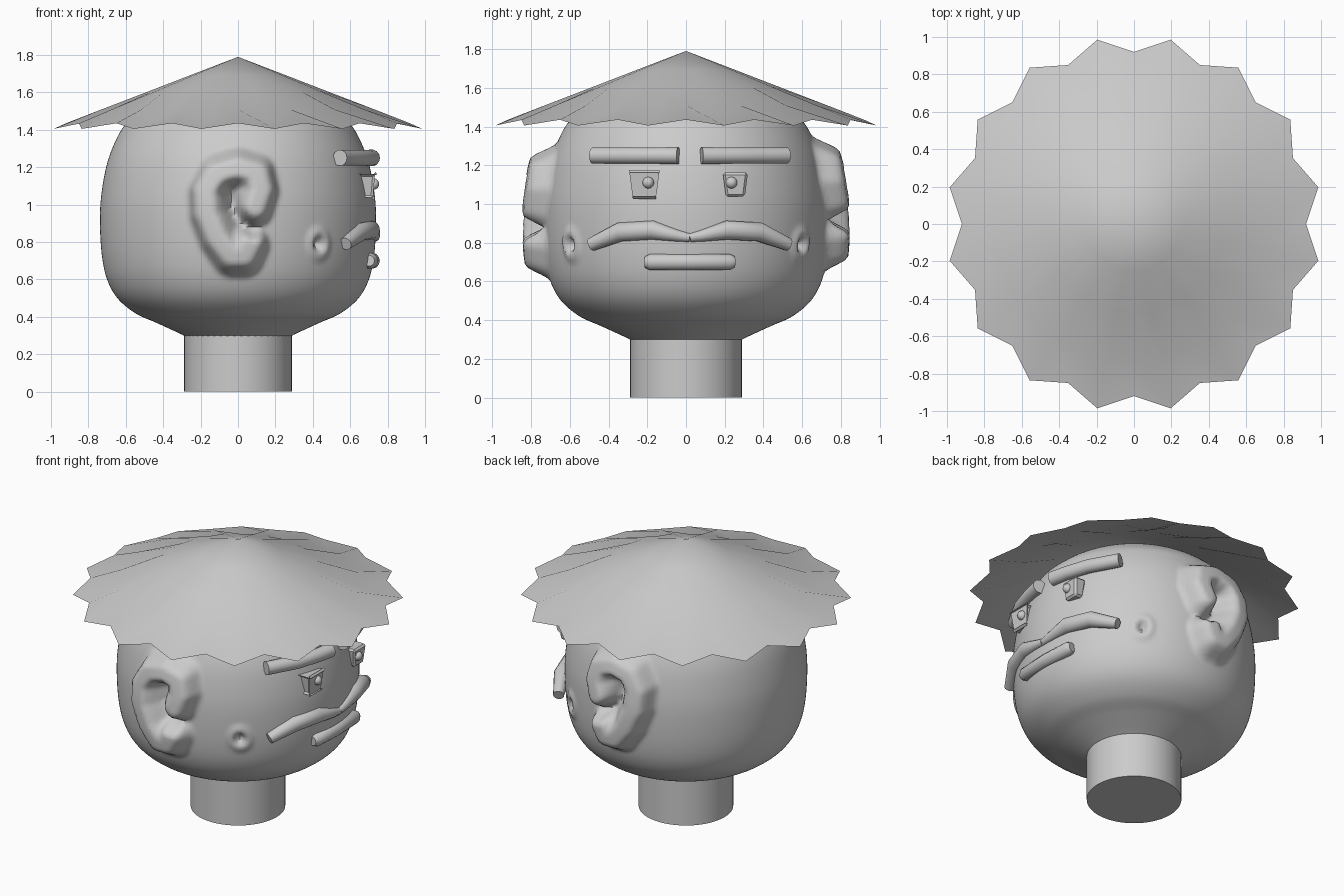
import bpy, bmesh, math
from mathutils import Vector

if "Cube" in bpy.data.objects:
    bpy.data.objects.remove(bpy.data.objects["Cube"])

grey = bpy.data.materials.new("plain_grey")
grey.diffuse_color = (0.6, 0.6, 0.6, 1)
grey.use_nodes = True
grey.node_tree.nodes["Principled BSDF"].inputs["Base Color"].default_value = grey.diffuse_color


def finish(name, bm, angle=40):
    bmesh.ops.recalc_face_normals(bm, faces=bm.faces)
    me = bpy.data.meshes.new(name)
    bm.to_mesh(me)
    bm.free()
    me.materials.append(grey)
    me.shade_smooth()
    me.set_sharp_from_angle(angle=math.radians(angle))
    ob = bpy.data.objects.new(name, me)
    bpy.context.collection.objects.link(ob)
    return ob


def bridge(bm, a, b):
    n = len(a)
    for i in range(n):
        bm.faces.new((a[i], a[(i + 1) % n], b[(i + 1) % n], b[i]))


def tube(name, path, radii, sides=14):
    # round bar through points, with flat or tapered ends
    bm = bmesh.new()
    pts = [Vector(p) for p in path]
    rings = []
    for i, p in enumerate(pts):
        t = (pts[min(i + 1, len(pts) - 1)] - pts[max(i - 1, 0)]).normalized()
        u = t.cross(Vector((0, 0, 1))).normalized()
        v = u.cross(t)
        rings.append([bm.verts.new(p + radii[i] * (u * math.cos(k * math.tau / sides) + v * math.sin(k * math.tau / sides)))
                      for k in range(sides)])
    for a, b in zip(rings, rings[1:]):
        bridge(bm, a, b)
    bm.faces.new(rings[0])
    bm.faces.new(rings[-1])
    return finish(name, bm)


# head: dense lathe whose surface is raised into ears and sunk into cheek dimples
PROFILE = [(0.27, 0.29), (0.32, 0.315), (0.44, 0.37), (0.55, 0.42), (0.645, 0.50), (0.70, 0.60),
           (0.728, 0.73), (0.738, 0.90), (0.731, 1.05), (0.70, 1.22), (0.65, 1.35), (0.59, 1.44),
           (0.45, 1.54), (0.25, 1.61), (0.03, 1.63)]
EAR = [(0.08, 0.98), (0.11, 1.08), (0.09, 1.17), (0, 1.20), (-0.10, 1.17), (-0.155, 1.07),
       (-0.15, 0.95), (-0.10, 0.82), (-0.03, 0.72), (0.03, 0.72), (0.06, 0.79)]
GROOVE = [(-0.05, 1.07), (-0.02, 0.98), (0.07, 0.85)]


def dist(p, line):
    best = 9
    for a, b in zip(line, line[1:]):
        a, b = Vector(a), Vector(b)
        t = max(0, min(1, (p - a).dot(b - a) / (b - a).length_squared))
        best = min(best, (p - a - (b - a) * t).length)
    return best


def smooth(t):
    t = max(0, min(1, t))
    return t * t * (3 - 2 * t)


def relief(x, y, z):
    p = Vector((x, z - (0.04 if y > 0 else 0)))
    if abs(y) < 0.3 or not 0.5 < z < 1.45:
        return 0
    h = 0.11 * smooth(1.35 * (1 - dist(p, EAR) / 0.12))
    h -= 0.05 * smooth(1 - dist(p, GROOVE) / 0.055)
    d = math.hypot((x - 0.43) / 0.05, (z - 0.79) / 0.075)
    h += 0.014 * smooth(1 - abs(d - 0.85) / 0.6) - 0.04 * smooth(1 - d / 0.6)
    return h


def spline(a, b, c, d, t):
    return 0.5 * (2 * b + (c - a) * t + (2 * a - 5 * b + 4 * c - d) * t * t + (3 * b - a - 3 * c + d) * t ** 3)


fine = []
for i in range(len(PROFILE) - 1):
    q = [Vector(PROFILE[max(0, min(len(PROFILE) - 1, i + k))]) for k in (-1, 0, 1, 2)]
    n = max(2, round((q[2] - q[1]).length / 0.018))
    fine += [spline(*q, k / n) for k in range(n)]
fine.append(Vector(PROFILE[-1]))

bm = bmesh.new()
SEG = 240
prev = None
for r, z in fine:
    ring = []
    for k in range(SEG):
        c, s = math.cos(k * math.tau / SEG), math.sin(k * math.tau / SEG)
        q = r + relief(r * c, r * s, z)
        ring.append(bm.verts.new((q * c, q * s, z)))
    if prev:
        bridge(bm, prev, ring)
    else:
        bm.faces.new(ring)
    prev = ring
bm.faces.new(prev)
finish("head", bm, 60)

# neck
bm = bmesh.new()
bmesh.ops.create_cone(bm, cap_ends=True, segments=48, radius1=0.288, radius2=0.288, depth=0.4)
bmesh.ops.translate(bm, verts=bm.verts, vec=(0, 0, 0.2))
finish("neck", bm)

# pleated cone hat: 16 ridges with grooves between them
bm = bmesh.new()
tip = bm.verts.new((0, 0, 1.79))
prev = None
for ridge, groove in [((0.25, 1.694), (0.25, 1.692)), ((0.48, 1.605), (0.48, 1.60)),
                      ((0.73, 1.509), (0.76, 1.455)), ((0.92, 1.435), (1.005, 1.405))]:
    ring = []
    for k in range(32):
        r, z = groove if k % 2 else ridge
        a = k * math.tau / 32
        ring.append(bm.verts.new((r * math.cos(a), r * math.sin(a), z)))
    if prev:
        bridge(bm, prev, ring)
    else:
        for k in range(32):
            bm.faces.new((tip, ring[k], ring[(k + 1) % 32]))
    prev = ring
finish("pleated_hat", bm, 60)

# face parts, mirrored about the slightly offset middle of the face
MID = 0.02
for side, word in ((1, "right"), (-1, "left")):
    def m(x, y, z):
        return (x, MID + side * y, z)

    tube("eyebrow_" + word, [m(0.715, 0.06, 1.25), m(0.69, 0.18, 1.25), m(0.645, 0.32, 1.25), m(0.545, 0.50, 1.25)],
         [0.045, 0.043, 0.043, 0.043])
    tube("moustache_" + word, [m(0.735, 0, 0.825), m(0.73, 0.06, 0.835), m(0.71, 0.19, 0.865),
                               m(0.655, 0.36, 0.855), m(0.575, 0.51, 0.79)],
         [0.022, 0.03, 0.05, 0.05, 0.034])

    # eye block, narrower at the bottom
    bm = bmesh.new()
    bmesh.ops.create_cube(bm, size=1)
    for v in bm.verts:
        k = 1 if v.co.z > 0 else 0.75
        v.co = Vector(m(0.69 + v.co.x * 0.085 * k, 0.235 + v.co.y * 0.13 * k, 1.10 + v.co.z * 0.125))
    bmesh.ops.bevel(bm, geom=bm.edges[:], offset=0.012, segments=1, affect='EDGES')
    finish("eye_" + word, bm, 30)

    # pupil
    bm = bmesh.new()
    bmesh.ops.create_uvsphere(bm, u_segments=16, v_segments=10, radius=0.03)
    bmesh.ops.translate(bm, verts=bm.verts, vec=m(0.725, 0.215, 1.11))
    finish("pupil_" + word, bm)

# mouth bar
tube("mouth", [(0.70, MID - 0.23, 0.70), (0.705, MID - 0.205, 0.70), (0.715, MID, 0.70), (0.705, MID + 0.205, 0.70), (0.70, MID + 0.23, 0.70)],
     [0.03, 0.043, 0.043, 0.043, 0.03])
